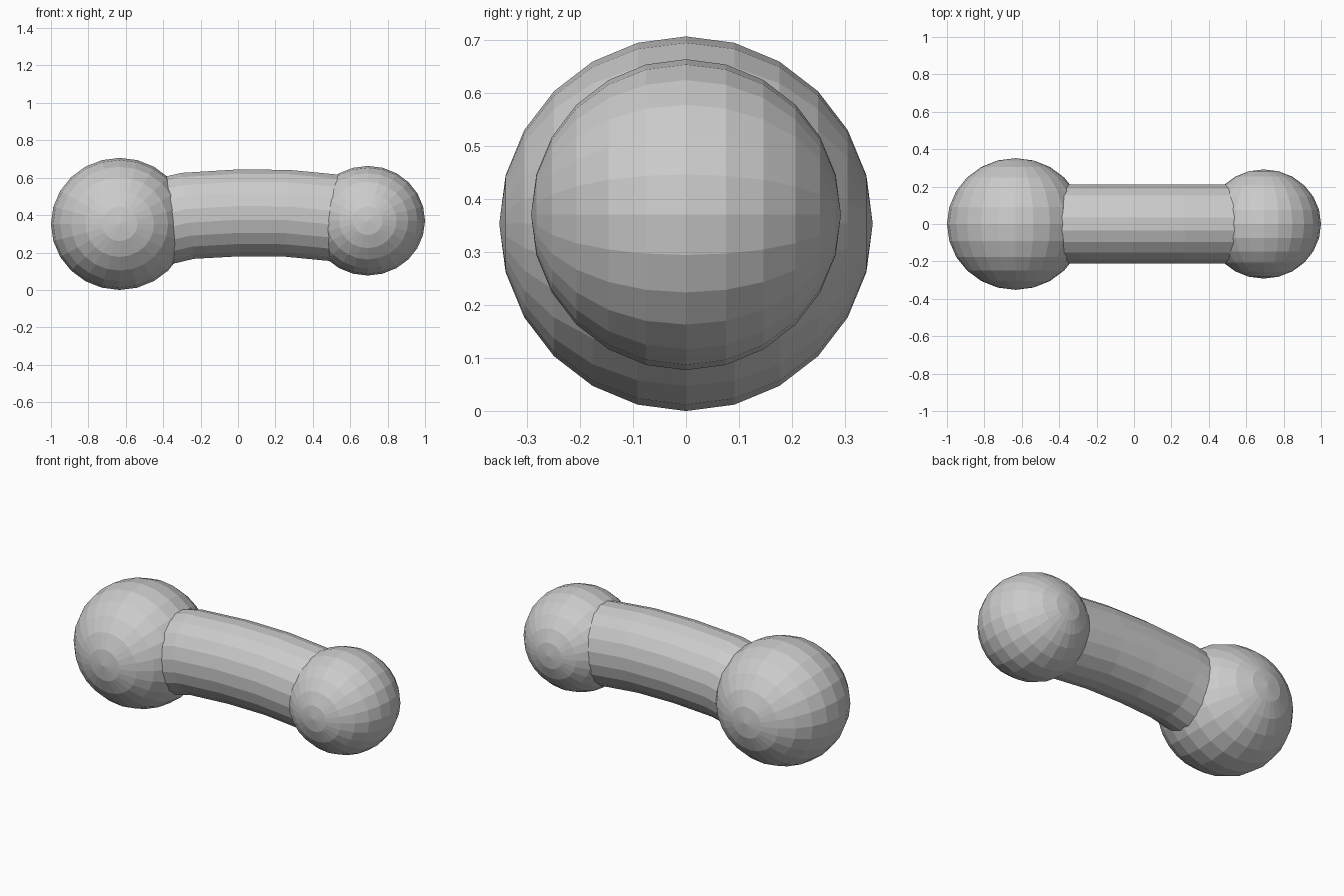
import bpy
import bmesh
from math import cos, sin, tau, pi
from mathutils import Vector, Matrix

cube = bpy.data.objects.get("Cube")
if cube:
    bpy.data.objects.remove(cube)

# Single plain grey
grey = bpy.data.materials.new("plain_grey")
grey.use_nodes = True
colour = (0.6, 0.6, 0.6, 1)
grey.diffuse_color = colour
grey.node_tree.nodes["Principled BSDF"].inputs["Base Color"].default_value = colour


def finish(name, bm):
    bmesh.ops.recalc_face_normals(bm, faces=bm.faces)
    mesh = bpy.data.meshes.new(name)
    bm.to_mesh(mesh)
    bm.free()
    mesh.materials.append(grey)
    obj = bpy.data.objects.new(name, mesh)
    bpy.context.collection.objects.link(obj)
    return obj


def ball(name, centre, radii):
    """Faceted ball with its poles facing front and back."""
    bm = bmesh.new()
    matrix = (Matrix.Translation(centre) @ Matrix.Diagonal((*radii, 1))
              @ Matrix.Rotation(pi / 2, 4, 'X'))
    bmesh.ops.create_uvsphere(bm, u_segments=24, v_segments=12,
                              radius=1, matrix=matrix)
    return finish(name, bm)


def tube(name, path, width, height, sides):
    """Oval tube swept along a path in the x-z plane."""
    bm = bmesh.new()
    points = [Vector((x, 0, z)) for x, z in path]
    rings = []
    for i, p in enumerate(points):
        along = points[min(i + 1, len(points) - 1)] - points[max(i - 1, 0)]
        along.normalize()
        up = Vector((-along.z, 0, along.x))
        ring = []
        for k in range(sides):
            a = tau * (k + 0.5) / sides
            ring.append(bm.verts.new(p + up * height * sin(a)
                                     + Vector((0, width * cos(a), 0))))
        rings.append(ring)
    for a, b in zip(rings, rings[1:]):
        for k in range(sides):
            n = (k + 1) % sides
            bm.faces.new((a[k], a[n], b[n], b[k]))
    bm.faces.new(rings[0])
    bm.faces.new(rings[-1])
    return finish(name, bm)


# Large and small end balls
ball("large_end", (-0.633, 0, 0.353), (0.367, 0.352, 0.353))
ball("small_end", (0.694, 0, 0.37), (0.306, 0.292, 0.293))

# Gently arched shaft, its ends buried in the balls
arch = [(-0.53, 0.335), (-0.27, 0.396), (0.005, 0.412),
        (0.26, 0.41), (0.52, 0.385), (0.66, 0.36)]
tube("arched_shaft", arch, 0.214, 0.235, 20)
